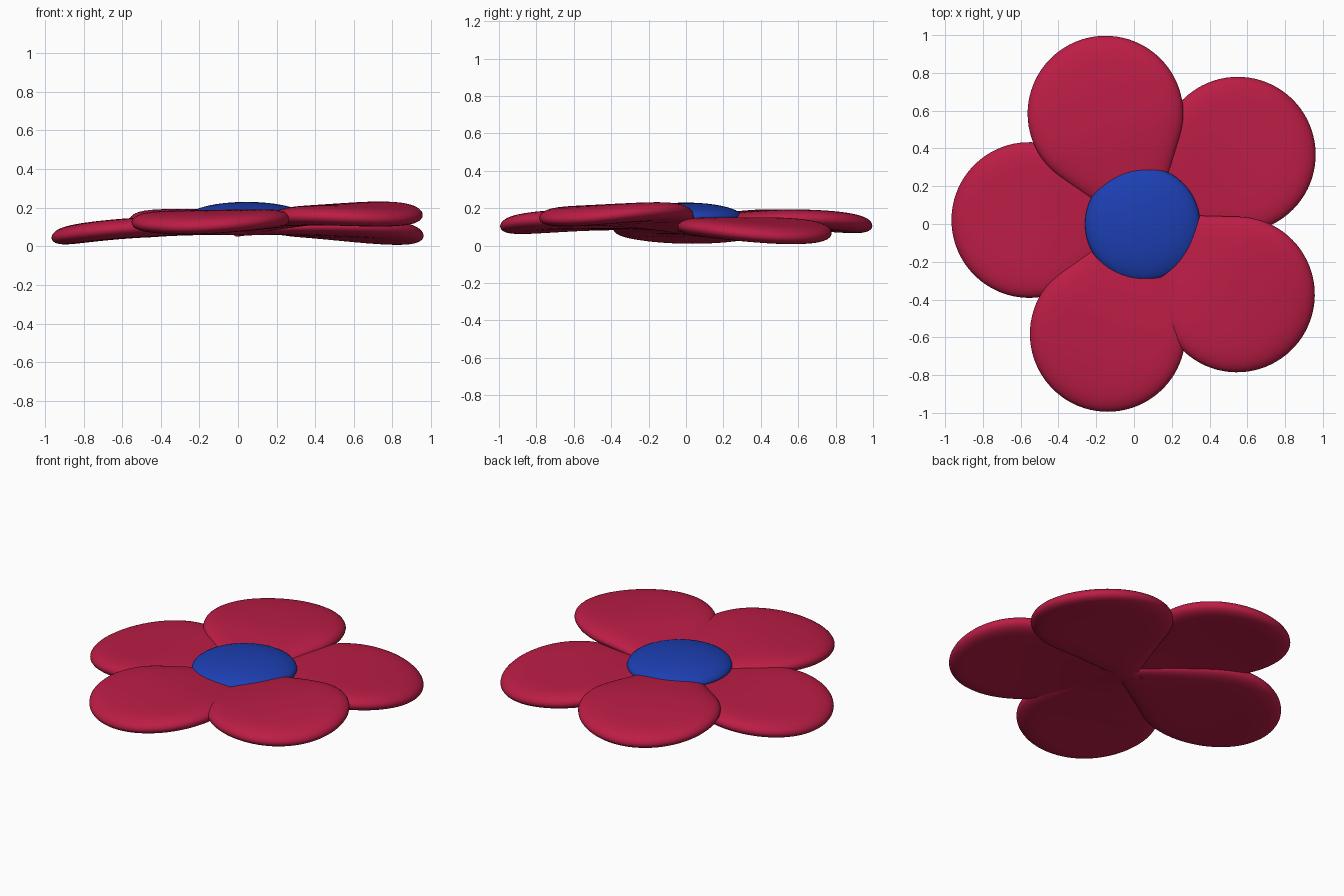
import bpy, bmesh
from math import radians, cos, sin, acos, pi, sqrt
from mathutils import Matrix

cube = bpy.data.objects.get("Cube")
if cube:
    bpy.data.objects.remove(cube, do_unlink=True)


def material(name, color):
    mat = bpy.data.materials.new(name)
    mat.use_nodes = True
    mat.diffuse_color = color
    mat.node_tree.nodes["Principled BSDF"].inputs["Base Color"].default_value = color
    return mat


crimson = material("crimson", (0.5, 0.012, 0.06, 1))
blue = material("blue", (0.012, 0.05, 0.45, 1))

CENTRE_X = 0.05      # flower axis
ROUND = 0.412        # radius of a petal's round end
APEX = 0.71          # round end's middle to the petal's pointed base
THICK = 0.052        # half thickness
SEGMENTS = 80
RINGS = 16


def finish(bm, name, mat):
    bmesh.ops.recalc_face_normals(bm, faces=bm.faces)
    mesh = bpy.data.meshes.new(name)
    bm.to_mesh(mesh)
    bm.free()
    mesh.materials.append(mat)
    mesh.shade_smooth()
    obj = bpy.data.objects.new(name, mesh)
    bpy.context.collection.objects.link(obj)


def outline(phi):
    """Teardrop radius: a circle joined to a point by tangent lines."""
    beta = acos(ROUND / APEX)
    psi = abs(pi - phi)
    return ROUND if psi > beta else ROUND / cos(beta - psi)


def petal(name, angle, reach, height, crest, droop, tilt):
    """Flattened teardrop cushion, arched along its length and tilted sideways."""
    bm = bmesh.new()

    def point(s, phi, side):
        u = reach + s * outline(phi) * cos(phi)
        v = s * outline(phi) * sin(phi)
        mid = height - droop * (u - crest) ** 2 + tilt * v
        taper = 0.65 + 0.35 * min(1, max(0, u / 0.5))
        return bm.verts.new((u, v, mid + side * THICK * taper * sqrt(max(0, 1 - s ** 8))))

    phis = [2 * pi * i / SEGMENTS for i in range(SEGMENTS)]
    steps = [sin(pi / 2 * k / RINGS) for k in range(1, RINGS)]
    rim = [point(1, p, 0) for p in phis]
    for side in (1, -1):
        loops = [[point(s, p, side) for p in phis] for s in steps] + [rim]
        hub = point(0, 0, side)
        for i in range(SEGMENTS):
            j = (i + 1) % SEGMENTS
            bm.faces.new((hub, loops[0][i], loops[0][j]))
            for a, b in zip(loops, loops[1:]):
                bm.faces.new((a[i], b[i], b[j], a[j]))
    bm.transform(Matrix.Translation((CENTRE_X, 0, 0)) @ Matrix.Rotation(radians(angle), 4, 'Z'))
    finish(bm, name, crimson)


# Petals: name, direction, reach, crest height, crest position, droop, sideways tilt
petal("right_petal", 178, 0.605, 0.102, 0.35, 0.13, 0)
petal("back_right_petal", 109, 0.618, 0.142, 0.5, 0.14, 0)
petal("back_left_petal", 36.3, 0.62, 0.102, 0.35, 0.13, 0)
petal("front_left_petal", -37, 0.62, 0.17, 0.65, 0.2, 0.04)
petal("front_right_petal", -108, 0.612, 0.137, 0.5, 0.14, 0.015)

# Flower centre: low dome with a shallow underside
bm = bmesh.new()
bmesh.ops.create_uvsphere(bm, u_segments=48, v_segments=24, radius=1)
for v in bm.verts:
    v.co.x = v.co.x * 0.305 + CENTRE_X - 0.005
    v.co.y *= 0.305
    v.co.z = 0.15 + v.co.z * (0.08 if v.co.z > 0 else 0.03)
finish(bm, "flower_centre", blue)
